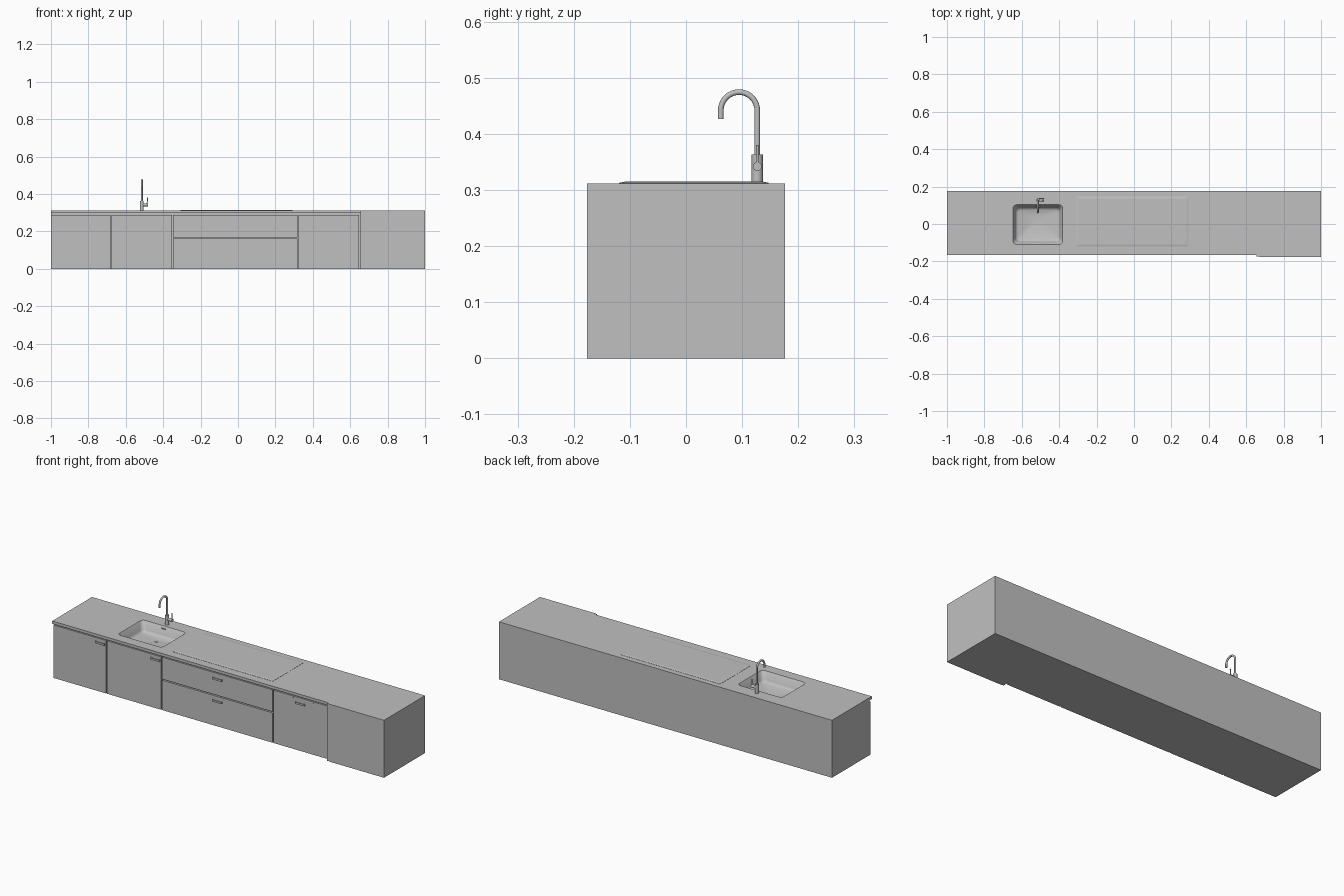
import bpy, bmesh, math
from mathutils import Vector

cube = bpy.data.objects.get("Cube")
if cube:
    bpy.data.objects.remove(cube, do_unlink=True)

grey = bpy.data.materials.new("neutral grey")
grey.use_nodes = True
grey.diffuse_color = (0.53, 0.53, 0.53, 1)
bsdf = next(n for n in grey.node_tree.nodes if n.type == "BSDF_PRINCIPLED")
bsdf.inputs["Base Color"].default_value = grey.diffuse_color

TOP = 0.312       # worktop height
UNDER = 0.297     # worktop underside
BACK = 0.176
DOOR = -0.156     # face of doors and drawers
TALL = 0.655      # where the deeper end block starts


def finish(name, bm, smooth=False):
    mesh = bpy.data.meshes.new(name)
    bm.to_mesh(mesh)
    bm.free()
    obj = bpy.data.objects.new(name, mesh)
    bpy.context.collection.objects.link(obj)
    mesh.materials.append(grey)
    if smooth:
        bpy.ops.object.select_all(action="DESELECT")
        obj.select_set(True)
        bpy.context.view_layer.objects.active = obj
        bpy.ops.object.shade_smooth_by_angle(angle=math.radians(40))
    return obj


def add_box(bm, lo, hi):
    lo, hi = Vector(lo), Vector(hi)
    verts = bmesh.ops.create_cube(bm, size=1)["verts"]
    for v in verts:
        v.co = (lo + hi) / 2 + v.co * (hi - lo)


def box(name, lo, hi):
    bm = bmesh.new()
    add_box(bm, lo, hi)
    return finish(name, bm)


def rounded(cx, cy, w, d, r, z, steps=6):
    """Rounded rectangle, counter-clockwise."""
    pts = []
    for q, (sx, sy) in enumerate([(1, 1), (-1, 1), (-1, -1), (1, -1)]):
        for i in range(steps + 1):
            a = math.pi / 2 * (q + i / steps)
            pts.append((cx + sx * (w / 2 - r) + r * math.cos(a),
                        cy + sy * (d / 2 - r) + r * math.sin(a), z))
    return pts


def loft(name, rings, caps=(True, True), smooth=False):
    bm = bmesh.new()
    loops = [[bm.verts.new(p) for p in ring] for ring in rings]
    n = len(loops[0])
    for a, b in zip(loops, loops[1:]):
        for i in range(n):
            bm.faces.new((a[i], a[(i + 1) % n], b[(i + 1) % n], b[i]))
    if caps[0]:
        bm.faces.new(loops[0][::-1])
    if caps[1]:
        bm.faces.new(loops[-1])
    return finish(name, bm, smooth)


def rod(name, start, end, r, sides=24):
    start, end = Vector(start), Vector(end)
    bm = bmesh.new()
    bmesh.ops.create_cone(bm, cap_ends=True, segments=sides, radius1=r, radius2=r,
                          depth=(end - start).length)
    rot = Vector((0, 0, 1)).rotation_difference(end - start)
    for v in bm.verts:
        v.co = rot @ v.co + (start + end) / 2
    return finish(name, bm, True)


# Carcass, worktop and deeper end block
carcass = box("carcass", (-1, DOOR + 0.012, 0), (TALL, BACK, UNDER))
worktop = box("worktop", (-1, -0.165, UNDER), (TALL, BACK, TOP))
box("end_block", (TALL + 0.016, -0.176, 0), (1, BACK, TOP))
box("end_block_edge", (TALL, -0.174, 0), (TALL + 0.016, BACK, TOP))

# Sink opening cut through worktop and carcass
SX, SY, SW, SD = -0.514, -0.003, 0.266, 0.212
cutter = loft("sink_cutter", [rounded(SX, SY, SW, SD, 0.02, z) for z in (0.22, 0.34)])
cutter.hide_render = True
cutter.hide_viewport = True
for part in (worktop, carcass):
    mod = part.modifiers.new("sink opening", "BOOLEAN")
    mod.operation = "DIFFERENCE"
    mod.object = cutter
    mod.solver = "EXACT"

# Sink bowl: tapering walls, curved foot, floor falling to the drain
DX, DY = SX, 0.035
bowl = [rounded(SX, SY, SW, SD, 0.02, TOP),
        rounded(SX, SY, SW - 0.006, SD - 0.006, 0.02, TOP - 0.003),
        rounded(SX, SY, SW - 0.028, SD - 0.03, 0.022, TOP - 0.042),
        rounded(SX, SY, SW - 0.036, SD - 0.038, 0.022, TOP - 0.050),
        rounded(SX, SY, SW - 0.054, SD - 0.056, 0.02, TOP - 0.054),
        rounded(DX, DY, 0.024, 0.024, 0.012, TOP - 0.058)]
loft("sink_bowl", [ring[::-1] for ring in bowl][::1], caps=(False, True), smooth=True)
rod("drain", (DX, DY, TOP - 0.059), (DX, DY, TOP - 0.056), 0.009)
for i in (-1, 0, 1):
    box("overflow_slot", (SX + i * 0.009 - 0.003, 0.092, TOP - 0.014),
        (SX + i * 0.009 + 0.003, 0.099, TOP - 0.010))

# Cooktop: thin bevelled glass plate
loft("cooktop", [rounded(-0.008, 0.014, 0.60, 0.266, 0.004, TOP - 0.001),
                 rounded(-0.008, 0.014, 0.60, 0.266, 0.004, TOP + 0.001),
                 rounded(-0.008, 0.014, 0.58, 0.246, 0.004, TOP + 0.003)])

# Doors and drawers, separated by narrow gaps
GAP = 0.003
fronts = {"left_sink_door": (-1, -0.68, 0, 0.29),
          "right_sink_door": (-0.68, -0.35, 0, 0.29),
          "lower_drawer": (-0.35, 0.32, 0, 0.165),
          "upper_drawer": (-0.35, 0.32, 0.165, 0.29),
          "appliance_door": (0.32, 0.65, 0, 0.29)}
for name, (x0, x1, z0, z1) in fronts.items():
    box(name, (x0 + (GAP if x0 > -1 else 0), DOOR, z0 + (GAP if z0 else 0)),
        (x1 - GAP, DOOR + 0.013, z1 - GAP))

# Bar handles on two short posts
for x, z in [(-0.717, 0.265), (-0.385, 0.265), (-0.013, 0.257), (-0.013, 0.136), (0.484, 0.257)]:
    bm = bmesh.new()
    add_box(bm, (x - 0.028, DOOR - 0.008, z - 0.005), (x + 0.028, DOOR - 0.005, z + 0.005))
    for s in (-1, 1):
        add_box(bm, (x + s * 0.025 - 0.003, DOOR - 0.006, z - 0.005),
                (x + s * 0.025 + 0.003, DOOR + 0.002, z + 0.005))
    finish("handle", bm)

# Row of small control buttons on the appliance
for i in range(7):
    x = 0.36 + i * 0.04
    rod("control_button", (x, DOOR + 0.002, 0.279), (x, DOOR - 0.001, 0.279), 0.002, 10)

# Tap: body, swan-neck spout and side lever
TX, TY = -0.514, 0.127
rod("tap_body", (TX, TY, TOP - 0.001), (TX, TY, 0.363), 0.010)
R, ARC_Z = 0.0325, 0.442
path = [(TX, TY, 0.355), (TX, TY, 0.40)]
path += [(TX, TY - R + R * math.cos(a), ARC_Z + R * math.sin(a))
         for a in (math.pi * i / 20 for i in range(21))]
path.append((TX, TY - 2 * R, 0.427))
sides, r = 16, 0.005
rings = []
for i, p in enumerate(path):
    t = (Vector(path[min(i + 1, len(path) - 1)]) - Vector(path[max(i - 1, 0)])).normalized()
    side = Vector((1, 0, 0))
    up = t.cross(side)
    rings.append([Vector(p) + r * (math.cos(a) * side + math.sin(a) * up)
                  for a in (2 * math.pi * k / sides for k in range(sides))])
loft("tap_spout", rings, smooth=True)
rod("lever_hub", (TX, TY, 0.342), (TX + 0.032, TY, 0.342), 0.008)
rod("lever", (TX + 0.028, TY, 0.342), (TX + 0.030, TY, 0.380), 0.0025, 12)
